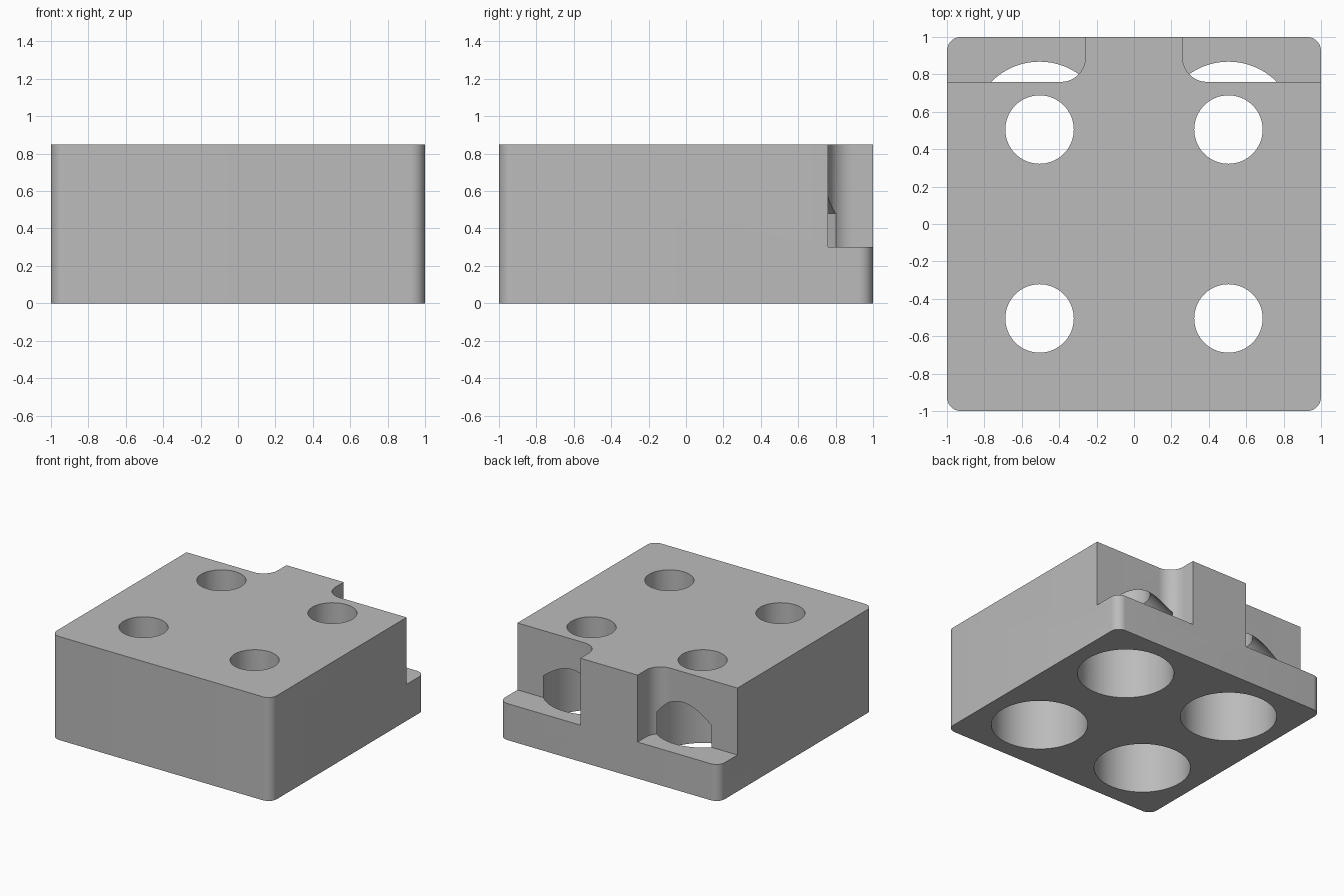
import bpy, bmesh
from math import cos, sin, pi, radians

cube = bpy.data.objects.get("Cube")
if cube:
    bpy.data.objects.remove(cube, do_unlink=True)

HEIGHT = 0.85
HOLE = 0.505      # hole centre offset in x and y
LEDGE = 0.3       # height of the rear ledges

grey = bpy.data.materials.new("plain_grey")
grey.use_nodes = True
colour = (0.5, 0.5, 0.5, 1)
grey.diffuse_color = colour
grey.node_tree.nodes["Principled BSDF"].inputs["Base Color"].default_value = colour


def arc(cx, cy, r, start, end, steps):
    angles = [radians(start + (end - start) * i / steps) for i in range(steps + 1)]
    return [(cx + r * cos(a), cy + r * sin(a)) for a in angles]


def loft(name, rings):
    """Closed solid through equal-length rings of 3D points."""
    bm = bmesh.new()
    loops = [[bm.verts.new(p) for p in ring] for ring in rings]
    n = len(loops[0])
    for low, high in zip(loops, loops[1:]):
        for i in range(n):
            j = (i + 1) % n
            bm.faces.new((low[i], low[j], high[j], high[i]))
    bm.faces.new(loops[0][::-1])
    bm.faces.new(loops[-1])
    bmesh.ops.recalc_face_normals(bm, faces=bm.faces)
    mesh = bpy.data.meshes.new(name)
    bm.to_mesh(mesh)
    bm.free()
    mesh.materials.append(grey)
    obj = bpy.data.objects.new(name, mesh)
    bpy.context.collection.objects.link(obj)
    return obj


def prism(name, outline, z0, z1):
    return loft(name, [[(x, y, z) for x, y in outline] for z in (z0, z1)])


# Block with rounded vertical corners
r = 0.075
corners = [(1, 1, 0), (-1, 1, 90), (-1, -1, 180), (1, -1, 270)]
outline = [p for sx, sy, a in corners
           for p in arc(sx * (1 - r), sy * (1 - r), r, a, a + 90, 10)]
block = prism("block", outline, 0, HEIGHT)

cutters = []

# Rear corner pockets with a filleted inner corner
for side in (-1, 1):
    fillet = arc(0.39, 0.89, 0.13, 180, 270, 16)
    shape = [(0.26, 1.2)] + fillet + [(1.2, 0.76), (1.2, 1.2)]
    cutters.append(prism("pocket_cutter", [(side * x, y) for x, y in shape], LEDGE, 1.2))

# Bolt holes: wide bore below, cone, narrow hole through the top
bore = [(0.363, -0.2), (0.363, 0.48), (0.183, 0.68), (0.183, 1.1)]
for sx in (-1, 1):
    for sy in (-1, 1):
        rings = [[(x, y, z) for x, y in arc(sx * HOLE, sy * HOLE, rad, 0, 360, 64)[:-1]]
                 for rad, z in bore]
        cutters.append(loft("bolt_hole_cutter", rings))

for cutter in cutters:
    cutter.hide_render = True
    cut = block.modifiers.new("cut", 'BOOLEAN')
    cut.operation = 'DIFFERENCE'
    cut.solver = 'EXACT'
    cut.object = cutter

# Apply the cuts, drop the helpers, shade
bpy.ops.object.select_all(action='DESELECT')
block.select_set(True)
bpy.context.view_layer.objects.active = block
for mod in list(block.modifiers):
    bpy.ops.object.modifier_apply(modifier=mod.name)
for cutter in cutters:
    bpy.data.objects.remove(cutter, do_unlink=True)
bpy.ops.object.shade_smooth_by_angle(angle=radians(30))
